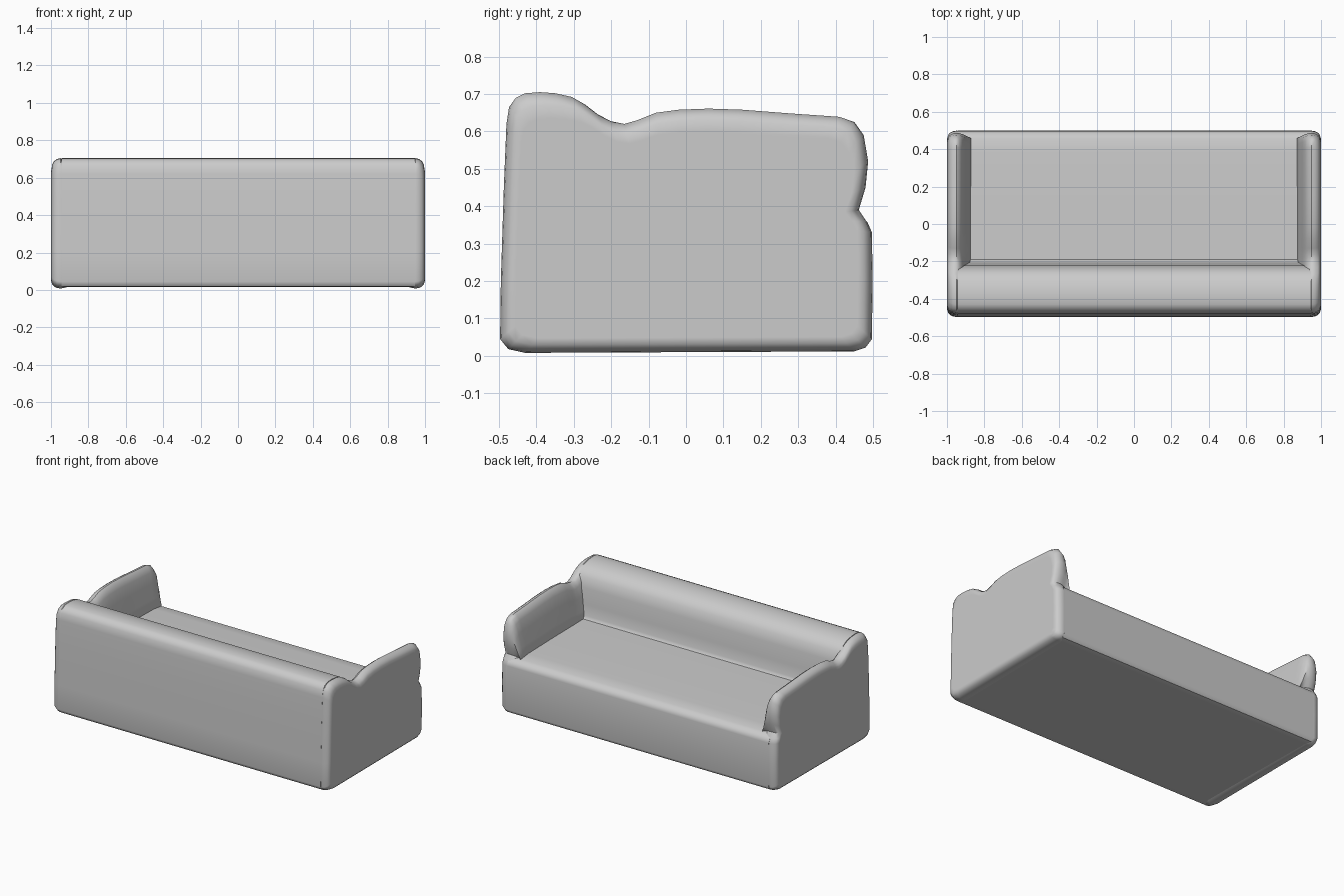
import bpy, bmesh, math

cube = bpy.data.objects.get("Cube")
if cube:
    bpy.data.objects.remove(cube, do_unlink=True)

SEAT = 0.36

fabric = bpy.data.materials.new("grey fabric")
fabric.use_nodes = True
GREY = (0.6, 0.6, 0.6, 1)
fabric.diffuse_color = GREY
fabric.node_tree.nodes["Principled BSDF"].inputs["Base Color"].default_value = GREY


def loft(name, sections):
    """Skin a row of equal-length cross-sections and cap both ends."""
    bm = bmesh.new()
    rings = [[bm.verts.new(p) for p in ring] for ring in sections]
    n = len(rings[0])
    for a, b in zip(rings, rings[1:]):
        for i in range(n):
            j = (i + 1) % n
            bm.faces.new((a[i], a[j], b[j], b[i]))
    bm.faces.new(rings[0])
    bm.faces.new(rings[-1])
    bmesh.ops.recalc_face_normals(bm, faces=bm.faces)
    mesh = bpy.data.meshes.new(name)
    bm.to_mesh(mesh)
    bm.free()
    mesh.materials.append(fabric)
    ob = bpy.data.objects.new(name, mesh)
    bpy.context.collection.objects.link(ob)
    bpy.ops.object.select_all(action='DESELECT')
    ob.select_set(True)
    bpy.context.view_layer.objects.active = ob
    bpy.ops.object.shade_smooth_by_angle(angle=math.radians(40))
    mod = ob.modifiers.new("even shading", 'WEIGHTED_NORMAL')
    mod.keep_sharp = True
    return ob


# Shared outline (y, z): rear underside, outer back and rolled top
back = [(-0.43, 0.008), (-0.475, 0.018), (-0.497, 0.045), (-0.495, 0.2),
        (-0.487, 0.45), (-0.48, 0.62), (-0.473, 0.665), (-0.455, 0.69),
        (-0.43, 0.702), (-0.39, 0.705), (-0.35, 0.702), (-0.305, 0.692),
        (-0.27, 0.672)]
# Lower front shared by the seat and the arms
front = [(0.497, 0.33), (0.499, 0.2), (0.497, 0.045), (0.48, 0.022), (0.45, 0.012)]

# Seat and backrest in one long section
seat = [(-0.24, 0.64), (-0.222, 0.58), (-0.213, 0.48), (-0.205, 0.41),
        (-0.19, 0.392), (0.1, 0.39), (0.38, 0.385), (0.455, 0.376), (0.485, 0.358)]
body = back + seat + front
loft("seat_and_backrest", [[(x, y, max(z, 0.016)) for y, z in body]
                           for x in (-0.945, -0.5, 0, 0.5, 0.945)])

# Arm outline with the dip behind the backrest and the bulging front
arm = [(-0.235, 0.645), (-0.2, 0.627), (-0.165, 0.62), (-0.13, 0.63),
       (-0.08, 0.65), (-0.02, 0.658), (0.06, 0.661), (0.15, 0.658),
       (0.28, 0.648), (0.41, 0.639), (0.45, 0.625), (0.475, 0.59),
       (0.487, 0.52), (0.48, 0.45), (0.462, 0.39), (0.482, 0.36)]
side = back + arm + front

# Each station: x, height factor above the seat, inset of the outline
stations = [(0.87, 0.05, 0.03), (0.885, 0.3, 0.022), (0.9, 0.62, 0.014),
            (0.915, 0.86, 0.007), (0.933, 0.96, 0.002), (0.95, 1, 0),
            (0.968, 0.985, 0.003), (0.984, 0.95, 0.011), (0.993, 0.9, 0.022),
            (0.999, 0.8, 0.04)]


def arm_point(x, y, z, k, inset):
    y *= 1 - 2 * inset
    z = SEAT + (z - SEAT) * k if z > SEAT else z + inset * (1 - z / SEAT)
    return (x, y, z)


for label, s in (("left_arm", 1), ("right_arm", -1)):
    loft(label, [[arm_point(s * x, y, z, k, inset) for y, z in side]
                 for x, k, inset in stations])
